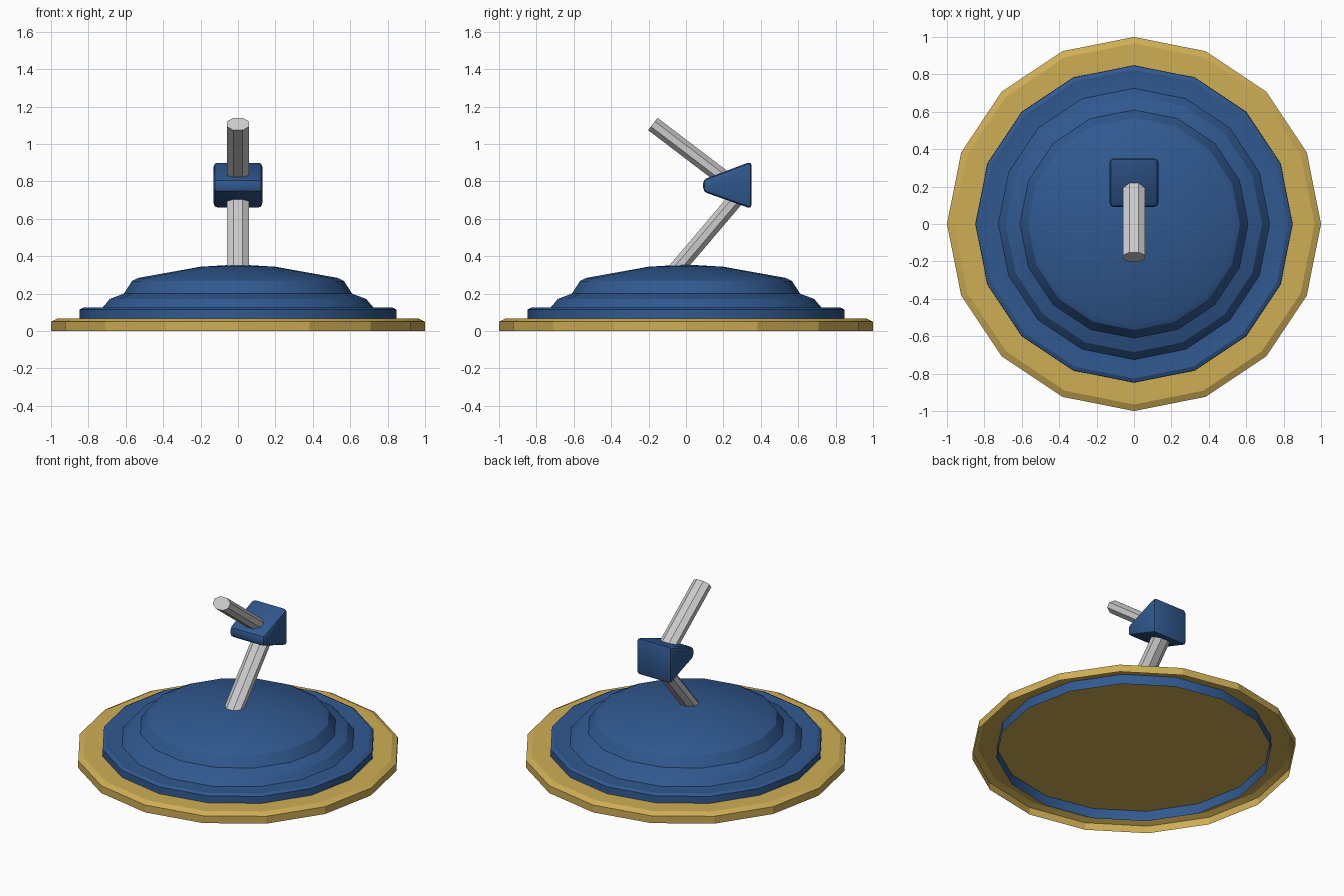
import bpy, bmesh, math
from mathutils import Vector, Matrix

if "Cube" in bpy.data.objects:
    bpy.data.objects.remove(bpy.data.objects["Cube"])


def material(name, rgb):
    m = bpy.data.materials.new(name)
    m.diffuse_color = (*rgb, 1)
    m.use_nodes = True
    m.node_tree.nodes["Principled BSDF"].inputs["Base Color"].default_value = m.diffuse_color
    return m


BLUE = material("blue", (0.03, 0.10, 0.28))
GOLD = material("gold", (0.62, 0.42, 0.09))


def finish(bm, name, mat=None, angle=25):
    bmesh.ops.recalc_face_normals(bm, faces=bm.faces)
    me = bpy.data.meshes.new(name)
    bm.to_mesh(me)
    bm.free()
    ob = bpy.data.objects.new(name, me)
    bpy.context.collection.objects.link(ob)
    if mat:
        me.materials.append(mat)
    if angle:
        bpy.context.view_layer.objects.active = ob
        ob.select_set(True)
        bpy.ops.object.shade_smooth_by_angle(angle=math.radians(angle))
        ob.select_set(False)
    return ob


def lathe(name, profile, mat, angle, sides=16):
    """Open-bottomed turned shell; the last profile point lies on the axis."""
    bm = bmesh.new()
    rings = [[bm.verts.new((r * math.cos(2 * math.pi * i / sides),
                            r * math.sin(2 * math.pi * i / sides), z))
              for i in range(sides)] for r, z in profile[:-1]]
    for a, b in zip(rings, rings[1:]):
        for i in range(sides):
            j = (i + 1) % sides
            bm.faces.new((a[i], a[j], b[j], b[i]))
    tip = bm.verts.new((0, 0, profile[-1][1]))
    for i in range(sides):
        bm.faces.new((rings[-1][i], rings[-1][(i + 1) % sides], tip))
    return finish(bm, name, mat, angle)


def rod(name, start, end):
    """Flattened eight-sided rod between two (y, z) points."""
    a, b = Vector((0, *start)), Vector((0, *end))
    w = (b - a).normalized()
    u = Vector((1, 0, 0))
    rot = Matrix((u, w.cross(u), w)).transposed().to_4x4()
    bm = bmesh.new()
    bmesh.ops.create_cone(bm, cap_ends=True, segments=8, radius1=1, radius2=1,
                          depth=(b - a).length)
    bmesh.ops.rotate(bm, verts=bm.verts, cent=(0, 0, 0),
                     matrix=Matrix.Rotation(math.pi / 8, 3, 'Z'))
    bmesh.ops.scale(bm, verts=bm.verts, vec=(0.064, 0.045, 1))
    bm.transform(Matrix.Translation((a + b) / 2) @ rot)
    return finish(bm, name, None, 0)


# Gold base rim, hollow underneath
lathe("base_rim", [(1, 0), (1, 0.05), (0.965, 0.068), (0, 0.07)], GOLD, 15)

# Stepped blue dome whose skirt reaches the floor inside the rim
lathe("stepped_dome", [(0.85, 0), (0.847, 0.115), (0.825, 0.126), (0.79, 0.123),
                       (0.725, 0.125), (0.685, 0.172), (0.61, 0.2),
                       (0.567, 0.267), (0.535, 0.284), (0.2, 0.344),
                       (0, 0.356)], BLUE, 25)

# Bent handle
rod("lower_rod", (-0.075, 0.303), (0.275, 0.715))
rod("upper_rod", (0.23, 0.797), (-0.177, 1.107))

# Wedge-shaped elbow joint with softened edges
bm = bmesh.new()
outline = [(0.092, 0.745), (0.092, 0.81), (0.35, 0.907), (0.35, 0.654)]
faces = [[bm.verts.new((x, y, z)) for y, z in outline] for x in (-0.13, 0.13)]
for f in faces:
    bm.faces.new(f)
for i in range(4):
    j = (i + 1) % 4
    bm.faces.new((faces[0][i], faces[0][j], faces[1][j], faces[1][i]))
bmesh.ops.recalc_face_normals(bm, faces=bm.faces)
bmesh.ops.bevel(bm, geom=bm.edges[:], offset=0.02, segments=2, profile=0.5,
                affect='EDGES')
finish(bm, "elbow_joint", BLUE, 30)
